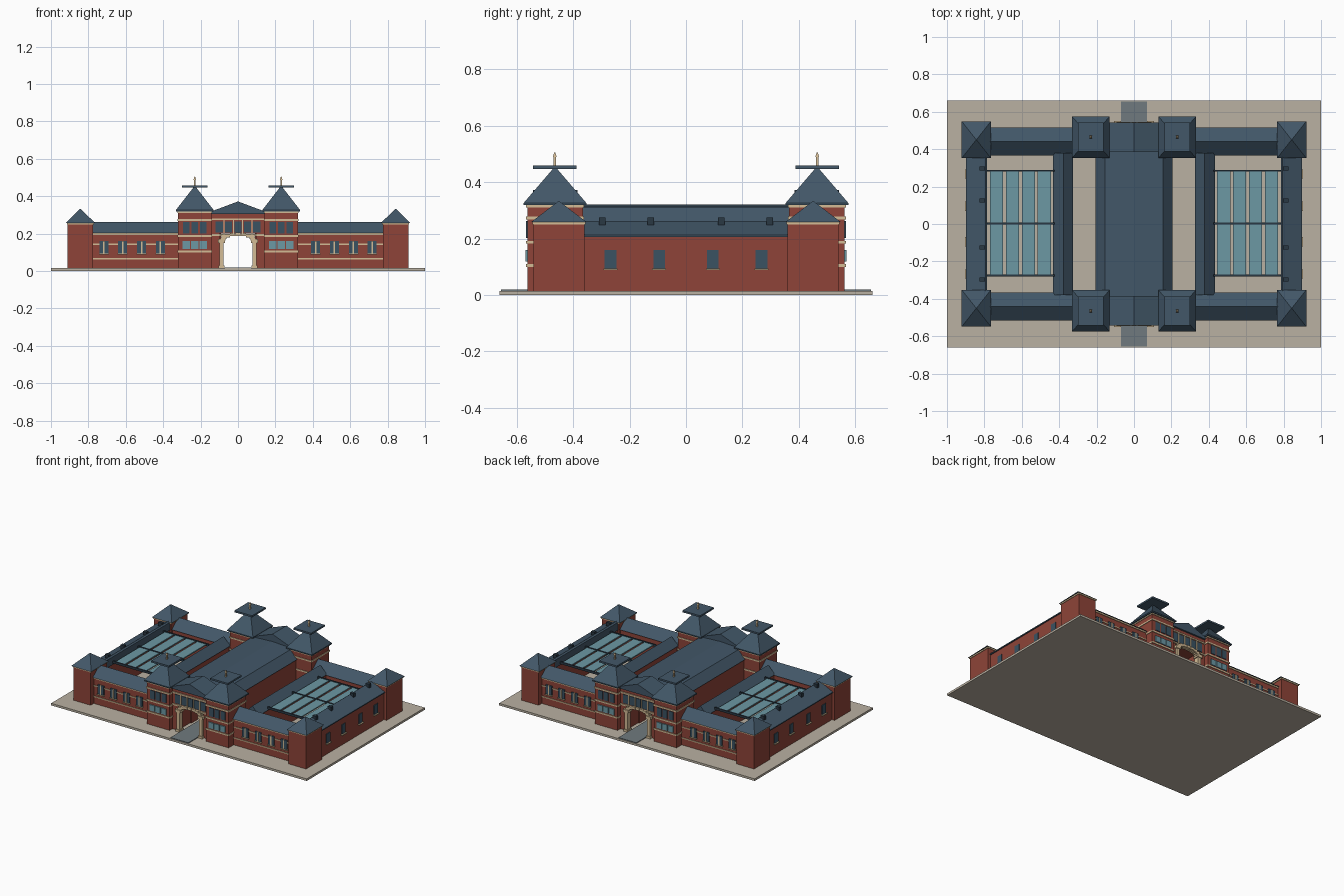
import bpy, bmesh, math

if "Cube" in bpy.data.objects:
    bpy.data.objects.remove(bpy.data.objects["Cube"])


def material(name, r, g, b):
    m = bpy.data.materials.new(name)
    m.diffuse_color = [((c / 255 + 0.055) / 1.055) ** 2.4 for c in (r, g, b)] + [1]
    m.use_nodes = True
    m.node_tree.nodes["Principled BSDF"].inputs["Base Color"].default_value = m.diffuse_color
    return m


BRICK = material("red brick", 142, 68, 56)
ROOF = material("slate roof", 66, 87, 104)
STONE = material("cream stone", 212, 188, 150)
GLASS = material("pale glass", 108, 152, 164)
PANE = material("dark window", 58, 82, 98)
PAVING = material("paving", 186, 177, 162)
PATH = material("grey path", 112, 122, 126)
IRON = material("dark iron", 42, 56, 68)


def loft(lower, upper):
    """Closed solid between two matching loops."""
    return lower, upper


def box(x0, x1, y0, y1, z0, z1):
    ring = [(x0, y0), (x1, y0), (x1, y1), (x0, y1)]
    return loft([(x, y, z0) for x, y in ring], [(x, y, z1) for x, y in ring])


def cap(x0, x1, y0, y1, z0, z1, top=0.002):
    """Pyramid roof on a rectangle."""
    cx, cy = (x0 + x1) / 2, (y0 + y1) / 2
    low = [(x0, y0, z0), (x1, y0, z0), (x1, y1, z0), (x0, y1, z0)]
    return loft(low, [(cx + math.copysign(top, p[0] - cx),
                       cy + math.copysign(top, p[1] - cy), z1) for p in low])


def along_y(profile, y0, y1):
    return loft([(x, y0, z) for x, z in profile], [(x, y1, z) for x, z in profile])


def along_x(profile, x0, x1):
    return loft([(x0, y, z) for y, z in profile], [(x1, y, z) for y, z in profile])


def part(name, mat, solids, mirror="xy"):
    """One object made of solids, repeated across the chosen axes."""
    bm = bmesh.new()
    for sx in ((1, -1) if "x" in mirror else (1,)):
        for sy in ((1, -1) if "y" in mirror else (1,)):
            for lower, upper in solids:
                a = [bm.verts.new((x * sx, y * sy, z)) for x, y, z in lower]
                b = [bm.verts.new((x * sx, y * sy, z)) for x, y, z in upper]
                bm.faces.new(a)
                bm.faces.new(b)
                for i in range(len(a)):
                    j = (i + 1) % len(a)
                    bm.faces.new((a[i], a[j], b[j], b[i]))
    bmesh.ops.recalc_face_normals(bm, faces=bm.faces[:])
    mesh = bpy.data.meshes.new(name)
    bm.to_mesh(mesh)
    bm.free()
    mesh.materials.append(mat)
    bpy.context.collection.objects.link(bpy.data.objects.new(name, mesh))


G = 0.015  # ground level on top of the plinth

# Ground
part("plinth", PAVING, [box(-1, 1, -0.66, 0.66, 0, G)], "")
part("path", PATH, [box(-0.07, 0.07, -0.655, 0.655, G - 0.005, G + 0.005)], "")

# Central hall with an open passage
part("hall_walls", BRICK, [box(0.09, 0.2, 0, 0.39, G, 0.26)])
part("hall_ceiling", BRICK, [box(-0.09, 0.09, -0.39, 0.39, 0.21, 0.26)], "")
part("hall_roof", ROOF, [along_y([(-0.207, 0.255), (-0.155, 0.312), (0, 0.32),
                                 (0.155, 0.312), (0.207, 0.255)], -0.39, 0.39)], "")

# Entrance fronts
part("entrance_piers", BRICK, [box(0.1, 0.145, 0.38, 0.53, G, 0.2)])
part("entrance_upper_wall", BRICK, [box(-0.145, 0.145, 0.38, 0.53, 0.2, 0.31)], "y")
part("entrance_gable_roof", ROOF, [along_y([(-0.145, 0.305), (-0.145, 0.318), (0, 0.372),
                                           (0.145, 0.318), (0.145, 0.305)], 0.385, 0.542)], "y")
part("entrance_bands", STONE, [box(-0.14, 0.14, 0.52, 0.537, z, z + 0.01)
                               for z in (0.188, 0.272)], "y")
part("entrance_windows", PANE, [box(x - 0.019, x + 0.019, 0.525, 0.534, 0.205, 0.266)
                                for x in (-0.1, -0.05, 0, 0.05, 0.1)], "y")
part("entrance_mullions", STONE, [box(x - 0.003, x + 0.003, 0.525, 0.537, 0.198, 0.272)
                                  for x in (-0.075, -0.025, 0.025, 0.075)], "y")

# Stone portal: columns, capitals and stepped arch
part("portal_columns", STONE, [box(0.077, 0.1, 0.51, 0.545, G, 0.15),
                               box(0.07, 0.108, 0.505, 0.55, 0.15, 0.17),
                               box(0.072, 0.105, 0.505, 0.55, G, 0.03)])
arch = []
for i in range(9):
    t = math.pi * i / 8
    x, z = 0.08 * math.cos(t), 0.168 + 0.026 * math.sin(t)
    arch.append(box(x - 0.013, x + 0.013, 0.51, 0.545, z - 0.006, z + 0.012))
part("portal_arch", STONE, arch, "y")

# Four main towers
TX0, TX1, TY0, TY1 = 0.142, 0.32, 0.365, 0.562
part("tower_walls", BRICK, [box(TX0, TX1, TY0, TY1, G, 0.312)])
part("tower_bands", STONE, [box(TX0 - 0.004, TX1 + 0.004, TY0 - 0.004, TY1 + 0.005, z, z + 0.01)
                            for z in (0.1, 0.182, 0.268, 0.31)])
part("tower_roofs", ROOF, [box(0.13, 0.332, 0.353, 0.575, 0.318, 0.326),
                           cap(0.13, 0.332, 0.353, 0.575, 0.326, 0.446, 0.008)])
part("tower_top_plates", ROOF, [box(0.162, 0.3, 0.388, 0.542, 0.446, 0.458)])
part("tower_finials", STONE, [box(0.226, 0.236, 0.46, 0.47, 0.455, 0.488),
                              cap(0.224, 0.238, 0.458, 0.472, 0.488, 0.505)])
part("tower_lower_windows", GLASS, [box(x - 0.02, x + 0.02, 0.56, 0.569, 0.118, 0.16)
                                    for x in (0.186, 0.231, 0.276)])
part("tower_upper_windows", PANE, [box(x - 0.018, x + 0.018, 0.557, 0.566, 0.202, 0.262)
                                   for x in (0.186, 0.231, 0.276)])

# Front and back wings
part("wing_walls", BRICK, [box(0.315, 0.78, 0.375, 0.505, G, 0.205)])
part("wing_roofs", ROOF, [along_x([(0.367, 0.203), (0.44, 0.263), (0.516, 0.203)], 0.32, 0.78)])
part("wing_bands", STONE, [box(0.322, 0.777, 0.5, 0.51, z, z + h)
                           for z, h in ((0.193, 0.01), (0.14, 0.007), (0.063, 0.007))])
WIN = (0.415, 0.515, 0.617, 0.717)
part("wing_windows", PANE, [box(x + d - 0.01, x + d + 0.01, 0.505, 0.513, 0.095, 0.16)
                            for x in WIN for d in (-0.014, 0.014)])
part("wing_mullions", STONE, [box(x - 0.004, x + 0.004, 0.505, 0.515, 0.095, 0.16) for x in WIN]
     + [box(x - 0.027, x + 0.027, 0.505, 0.517, 0.088, 0.095) for x in WIN])

# Outer side wings
part("side_walls", BRICK, [along_y([(0.79, G), (0.89, G), (0.89, 0.208), (0.79, 0.255)], -0.37, 0.37)], "x")
part("side_roofs", ROOF, [along_y([(0.785, 0.2), (0.785, 0.255), (0.795, 0.262), (0.897, 0.212),
                                  (0.897, 0.205)], -0.37, 0.37)], "x")
part("side_windows", PANE, [box(0.885, 0.895, y - 0.021, y + 0.021, 0.094, 0.16) for y in (0.095, 0.267)])
part("side_sills", STONE, [box(0.885, 0.904, y - 0.025, y + 0.025, 0.088, 0.094) for y in (0.095, 0.267)])
part("dormers", IRON, [box(0.797, 0.825, y - 0.011, y + 0.011, 0.235, 0.275) for y in (0.125, 0.297)])

# Corner pavilions
part("corner_walls", BRICK, [box(0.775, 0.911, 0.36, 0.54, G, 0.252)])
part("corner_bands", STONE, [box(0.77, 0.915, 0.356, 0.544, 0.249, 0.258)])
part("corner_roofs", ROOF, [cap(0.765, 0.921, 0.352, 0.549, 0.258, 0.332)])

# Inner galleries beside the courtyards
part("gallery_walls", BRICK, [box(0.333, 0.425, -0.38, 0.38, G, 0.206)], "x")
part("gallery_roofs", ROOF, [along_y([(0.325, 0.204), (0.378, 0.258), (0.432, 0.204)], -0.38, 0.38)], "x")

# Glazed courtyard roofs with iron beams
part("courtyard_glass", GLASS, [box(x, x + 0.07, -0.275, 0.285, 0.214, 0.222)
                                for x in (0.445, 0.53, 0.615, 0.7)], "x")
part("courtyard_beams", IRON, [box(0.425, 0.79, y - 0.005, y + 0.005, 0.21, 0.226)
                               for y in (-0.275, 0.003, 0.285)], "x")
